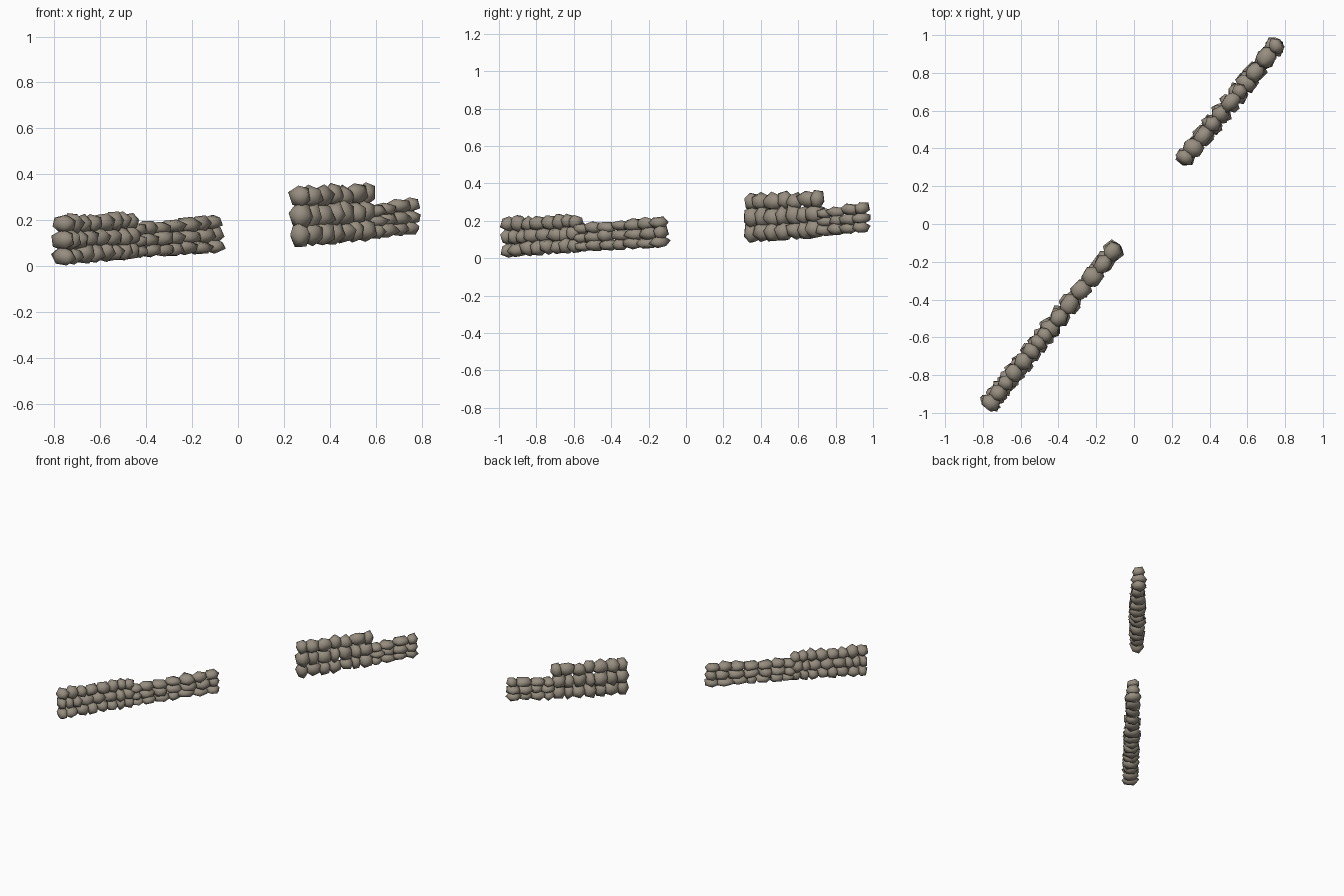
import bpy, bmesh, math, random
from mathutils import Vector, Matrix, Euler

random.seed(11)
if "Cube" in bpy.data.objects:
    bpy.data.objects.remove(bpy.data.objects["Cube"], do_unlink=True)

# Weathered stone colour
stone_mat = bpy.data.materials.new("warm grey stone")
stone_mat.use_nodes = True
colour = (0.31, 0.27, 0.215, 1)
stone_mat.diffuse_color = colour
bsdf = stone_mat.node_tree.nodes["Principled BSDF"]
bsdf.inputs["Base Color"].default_value = colour
bsdf.inputs["Roughness"].default_value = 0.9


def add_stone(bm, centre, size, yaw):
    """Rough twenty-sided boulder, fitted to a box of the given size."""
    verts = bmesh.ops.create_icosphere(bm, subdivisions=1, radius=1)["verts"]
    turn = Euler([random.uniform(0, math.tau) for _ in range(3)]).to_matrix()
    for v in verts:
        v.co = turn @ v.co * random.uniform(0.88, 1.1)
    low = [min(v.co[i] for v in verts) for i in range(3)]
    high = [max(v.co[i] for v in verts) for i in range(3)]
    spin = Matrix.Rotation(yaw + random.uniform(-0.08, 0.08), 3, "Z")
    for v in verts:
        fitted = [((v.co[i] - low[i]) / (high[i] - low[i]) - 0.5) * size[i]
                  for i in range(3)]
        v.co = spin @ Vector(fitted) + centre


def stone_course(name, start, end, base, top, row, count):
    """One sloping course of overlapping stones between two plan points."""
    a, b = Vector(start), Vector(end)
    run = b - a
    yaw = math.atan2(run.y, run.x)
    widths = [random.uniform(0.75, 1.25) for _ in range(count)]
    bm = bmesh.new()
    done = 0
    for i, w in enumerate(widths):
        # Neighbours overlap, but the two end stones stop at the wall ends
        t0 = done / sum(widths)
        done += w
        t1 = done / sum(widths)
        lap = 0.17 * (t1 - t0)
        t0, t1 = max(t0 - lap, 0), min(t1 + lap, 1)
        t = (t0 + t1) / 2
        z0 = base[0] + (base[1] - base[0]) * t
        z1 = top[0] + (top[1] - top[0]) * t
        step = (z1 - z0) / 3
        low = z0 + step * row - (0.12 * step if row else 0)
        high = z0 + step * (row + 1) + (0.12 * step if row < 2 else 0)
        high += random.uniform(-0.004, 0.008)
        plan = a + run * t
        thick = random.uniform(0.095, 0.125) - (0.012 if row == 2 else 0)
        add_stone(bm, Vector((plan.x, plan.y, (low + high) / 2)),
                  ((t1 - t0) * run.length, thick, high - low), yaw)
    mesh = bpy.data.meshes.new(name)
    bm.to_mesh(mesh)
    bm.free()
    mesh.materials.append(stone_mat)
    for p in mesh.polygons:
        p.use_smooth = True
    bpy.context.collection.objects.link(bpy.data.objects.new(name, mesh))


# Wall sections: plan ends, base heights, top heights, stones per course
sections = {
    "front_wall_high": ((-0.785, -0.975), (-0.45, -0.56), (0, 0.03), (0.22, 0.235), 8),
    "front_wall_low": ((-0.475, -0.59), (-0.08, -0.105), (0.033, 0.055), (0.18, 0.225), 7),
    "back_wall_high": ((0.245, 0.32), (0.585, 0.735), (0.08, 0.108), (0.35, 0.362), 7),
    "back_wall_low": ((0.565, 0.71), (0.775, 0.975), (0.115, 0.14), (0.262, 0.3), 4),
}
for label, (start, end, base, top, count) in sections.items():
    for row, course in enumerate(("bottom", "middle", "top")):
        stone_course(f"{label}_{course}_course", start, end, base, top, row, count)
